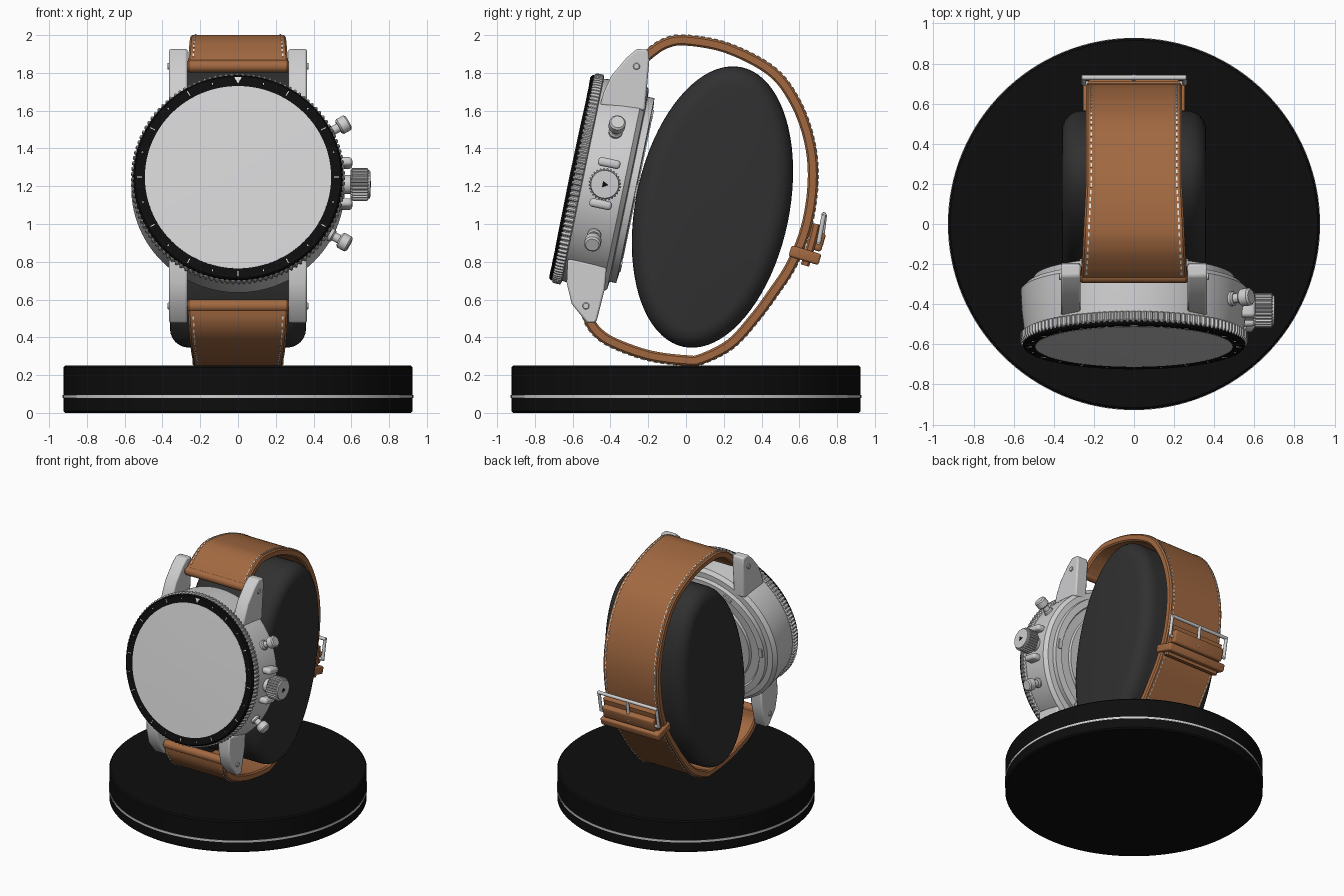
import bpy, bmesh, math
from mathutils import Matrix, Vector

old = bpy.data.objects.get("Cube")
if old:
    bpy.data.objects.remove(old, do_unlink=True)


def material(name, rgb, rough=0.5):
    m = bpy.data.materials.new(name)
    m.use_nodes = True
    m.diffuse_color = (*rgb, 1)
    node = m.node_tree.nodes["Principled BSDF"]
    node.inputs["Base Color"].default_value = (*rgb, 1)
    node.inputs["Roughness"].default_value = rough
    return m


SILVER = material("silver", (0.62, 0.62, 0.63))
DIAL = material("dial_grey", (0.65, 0.65, 0.66))
BLACK = material("black", (0.004, 0.004, 0.004))
CHARCOAL = material("charcoal", (0.03, 0.03, 0.03), 0.8)
LEATHER = material("brown_leather", (0.36, 0.14, 0.052), 0.7)
WHITE = material("white", (0.85, 0.85, 0.82))

# Watch frame: local z is the dial axis, local y runs up the dial
TILT = math.radians(11.7)
WATCH = Matrix.Translation((0, -0.43, 1.21)) @ Matrix.Rotation(math.pi / 2 - TILT, 4, 'X')
WORLD = Matrix.Identity(4)


def finish(name, bm, mat, mtx=WORLD, smooth=True):
    bmesh.ops.recalc_face_normals(bm, faces=bm.faces)
    me = bpy.data.meshes.new(name)
    bm.to_mesh(me)
    bm.free()
    me.transform(mtx)
    me.materials.append(mat)
    ob = bpy.data.objects.new(name, me)
    bpy.context.collection.objects.link(ob)
    if smooth:
        bpy.ops.object.select_all(action='DESELECT')
        ob.select_set(True)
        bpy.context.view_layer.objects.active = ob
        bpy.ops.object.shade_smooth_by_angle(angle=math.radians(35))
    return ob


def loft(name, rings, mat, mtx=WORLD, smooth=True):
    """Skin a row of closed point rings and cap both ends."""
    bm = bmesh.new()
    rows = [[bm.verts.new(p) for p in ring] for ring in rings]
    n = len(rows[0])
    for a, b in zip(rows, rows[1:]):
        for i in range(n):
            j = (i + 1) % n
            bm.faces.new((a[i], a[j], b[j], b[i]))
    bm.faces.new(rows[0])
    bm.faces.new(rows[-1])
    return finish(name, bm, mat, mtx, smooth)


def lathe(name, profile, mat, mtx=WORLD, seg=96, rib=0.0):
    """Turn (radius, height) pairs; rib cuts alternate teeth into the rim."""
    def ring(r, h):
        pts = []
        for i in range(seg):
            a = math.tau * i / seg
            k = r - (rib if i % 4 > 1 else 0)
            pts.append((k * math.cos(a), k * math.sin(a), h))
        return pts
    return loft(name, [ring(r, h) for r, h in profile], mat, mtx, rib == 0)


def along(p, q):
    """Matrix with its origin at p and local z toward q."""
    p, q = Vector(p), Vector(q)
    return Matrix.Translation(p) @ (q - p).to_track_quat('Z', 'Y').to_matrix().to_4x4()


def rod(name, p, q, r, mat, mtx=WORLD, seg=20):
    h = (Vector(q) - Vector(p)).length
    b = r * 0.2
    return lathe(name, [(r - b, 0), (r, b), (r, h - b), (r - b, h)], mat, mtx @ along(p, q), seg)


def add_box(bm, mtx, size):
    return bmesh.ops.create_cube(bm, size=1, matrix=mtx @ Matrix.Diagonal((*size, 1)))


def box(name, loc, size, mat, mtx=WORLD, bevel=0.01):
    bm = bmesh.new()
    add_box(bm, Matrix.Translation(loc), size)
    bmesh.ops.bevel(bm, geom=bm.edges[:], offset=bevel, segments=3, affect='EDGES', profile=0.5)
    return finish(name, bm, mat, mtx)


# Display base with a thin metal band
lathe("base_lower", [(0.915, 0), (0.925, 0.01), (0.925, 0.08)], BLACK, seg=128)
lathe("base_band", [(0.928, 0.08), (0.928, 0.096)], SILVER, seg=128)
lathe("base_upper", [(0.925, 0.096), (0.925, 0.24), (0.915, 0.25)], BLACK, seg=128)

# Oval cushion with rounded rims
R = 0.1
rings = []
steps = [i * math.pi / 12 for i in range(7)]
levels = [(-0.36 + R - R * math.cos(a), R - R * math.sin(a)) for a in steps]
levels += [(-x, d) for x, d in reversed(levels)]
for x, d in levels:
    rings.append([(x, (0.407 - d) * math.cos(math.tau * i / 80),
                   (0.756 - d) * math.sin(math.tau * i / 80)) for i in range(80)])
cushion_pose = Matrix.Translation((0, 0.14, 1.09)) @ Matrix.Rotation(-TILT, 4, 'X')
loft("cushion", rings, CHARCOAL, cushion_pose)

# Case, knurled bezel, black insert and dial
lathe("watch_case", [(0.37, -0.175), (0.375, -0.155), (0.44, -0.155), (0.45, -0.17),
                     (0.5, -0.165), (0.5, -0.13), (0.54, -0.125), (0.565, -0.1),
                     (0.56, 0), (0.545, 0.125)], SILVER, WATCH, 128)
lathe("bezel_grip", [(0.555, 0.118), (0.567, 0.124), (0.567, 0.16), (0.558, 0.172)],
      SILVER, WATCH, 480, 0.01)
lathe("bezel_insert", [(0.555, 0.165), (0.553, 0.18), (0.545, 0.188), (0.495, 0.184)],
      BLACK, WATCH, 128)
lathe("dial", [(0.493, 0.18), (0.493, 0.186), (0.3, 0.19), (0.05, 0.192)], DIAL, WATCH, 128)

# Bezel markers
bm = bmesh.new()
for i in range(1, 24):
    turn = Matrix.Rotation(math.tau * i / 24, 4, 'Z')
    add_box(bm, turn @ Matrix.Translation((0, 0.522, 0.186)),
            (0.005, 0.026 if i % 2 == 0 else 0.01, 0.006))
finish("bezel_marks", bm, WHITE, WATCH, False)
loft("bezel_triangle", [[(-0.02, 0.54, h), (0.02, 0.54, h), (0, 0.505, h)]
                        for h in (0.184, 0.19)], WHITE, WATCH, smooth=False)

# Case back notches
bm = bmesh.new()
for i in range(6):
    turn = Matrix.Rotation(math.tau * (i + 0.5) / 6, 4, 'Z')
    add_box(bm, turn @ Matrix.Translation((0, 0.47, -0.166)), (0.07, 0.03, 0.02))
finish("back_notches", bm, SILVER, WATCH, False)

# Crown with guards
crown = WATCH @ along((0, 0, 0), (1, 0, 0))
lathe("crown_stem", [(0.05, 0.5), (0.05, 0.61)], SILVER, crown, 32)
lathe("crown", [(0.072, 0.595), (0.087, 0.605), (0.087, 0.685), (0.076, 0.692)],
      SILVER, crown, 112, 0.008)
lathe("crown_cap", [(0.076, 0.68), (0.074, 0.7), (0.03, 0.701)], SILVER, crown, 40)
loft("crown_mark", [[(x, -0.02, 0.012), (x, 0, -0.022), (x, 0.0, 0.012), (x, 0.02, 0.012)][:1]
                    + [(x, 0.016, 0.012), (x, 0, -0.02)] for x in (0.7, 0.704)],
     BLACK, WATCH, smooth=False)
for name, up in (("upper", 0.115), ("lower", -0.107)):
    box(name + "_crown_guard", (0.565, up, 0), (0.08, 0.046, 0.12), SILVER, WATCH, 0.018)

# Push buttons
for name, ang in (("upper", 30), ("lower", -29)):
    d = Vector((math.cos(math.radians(ang)), math.sin(math.radians(ang)), 0))
    rod(name + "_button_collar", d * 0.53, d * 0.58, 0.036, SILVER, WATCH)
    rod(name + "_button_stem", d * 0.53, d * 0.63, 0.024, SILVER, WATCH)
    rod(name + "_button_cap", d * 0.615, d * 0.675, 0.044, SILVER, WATCH, 32)

# Lugs, with pins and strap bars
upper = [(-0.26, 1.927), (-0.2, 1.922), (-0.194, 1.87), (-0.217, 1.6), (-0.455, 1.63),
         (-0.435, 1.7), (-0.395, 1.785), (-0.315, 1.88)]
lower = [(-0.626, 0.815), (-0.42, 0.775), (-0.43, 0.656), (-0.472, 0.49), (-0.485, 0.476),
         (-0.524, 0.476), (-0.605, 0.577), (-0.632, 0.69)]
for name, outline, pin in (("upper", upper, (-0.262, 1.835)), ("lower", lower, (-0.53, 0.566))):
    for side, s in (("left", 1), ("right", -1)):
        lug = loft(f"{name}_{side}_lug", [[(s * x, y, z) for y, z in outline]
                                          for x in (0.267, 0.365)], SILVER)
        bev = lug.modifiers.new("soft_edges", 'BEVEL')
        bev.width, bev.segments = 0.01, 2
        rod(f"{name}_{side}_pin", (s * 0.3, *pin), (s * 0.374, *pin), 0.018, SILVER)
    rod(name + "_strap_bar", (-0.267, *pin), (0.267, *pin), 0.033, LEATHER)


def spline(pts, n=10):
    """Evenly subdivided smooth path through (y, z) points."""
    p = [Vector(q) for q in pts]
    p = [2 * p[0] - p[1]] + p + [2 * p[-1] - p[-2]]
    out = []
    for a, b, c, d in zip(p, p[1:], p[2:], p[3:]):
        for i in range(n):
            t = i / n
            out.append(0.5 * (2 * b + (c - a) * t + (2 * a - 5 * b + 4 * c - d) * t * t
                              + (3 * b - a - 3 * c + d) * t ** 3))
    return out + [p[-2]]


def normals(path):
    last = len(path) - 1
    for i in range(last + 1):
        t = (path[min(i + 1, last)] - path[max(i - 1, 0)]).normalized()
        yield Vector((-t.y, t.x))


def half_width(s, total):
    return 0.24 + 0.026 * max(0, 1 - min(s, total - s) / 0.5)


def band(name, path, width, thick):
    rings = []
    for p, n, w in zip(path, normals(path), width):
        h, b = thick / 2, 0.01
        section = [(-w, -h + b), (-w + b, -h), (w - b, -h), (w, -h + b),
                   (w, h - b), (w - b, h), (-w + b, h), (-w, h - b)]
        rings.append([(x, p.x + n.x * o, p.y + n.y * o) for x, o in section])
    return loft(name, rings, LEATHER)


# Leather strap looped around the cushion
path = spline([(-0.265, 1.83), (-0.2, 1.895), (-0.11, 1.955), (0, 1.972), (0.22, 1.93),
               (0.45, 1.81), (0.575, 1.65), (0.65, 1.45), (0.672, 1.24), (0.64, 1.0),
               (0.56, 0.79), (0.46, 0.635), (0.36, 0.5), (0.235, 0.365), (0.08, 0.285),
               (0, 0.278), (-0.19, 0.303), (-0.37, 0.365), (-0.46, 0.42), (-0.512, 0.49),
               (-0.53, 0.575)])
length = [0]
for a, b in zip(path, path[1:]):
    length.append(length[-1] + (b - a).length)
total = length[-1]
band("strap", path, [half_width(s, total) for s in length], 0.055)
tail = spline([(0.69, 1.0), (0.665, 0.9), (0.63, 0.78)])
band("strap_tail", tail, [0.235] * len(tail), 0.045)

# Stitching along both strap edges
bm = bmesh.new()
place = 0.06
for i, n in enumerate(list(normals(path))[:-1]):
    a, b = path[i], path[i + 1]
    while place < length[i + 1] and place < total - 0.05:
        c = a.lerp(b, (place - length[i]) / (length[i + 1] - length[i])) + n * 0.0285
        slope = Matrix.Rotation(math.atan2(-n.x, n.y), 4, 'X')
        for s in (-1, 1):
            x = s * (half_width(place, total) - 0.026)
            add_box(bm, Matrix.Translation((x, c.x, c.y)) @ slope, (0.008, 0.021, 0.006))
        place += 0.034
finish("stitching", bm, WHITE, smooth=False)

# Keeper loop and buckle
keeper = Matrix.Translation((0.0, 0.63, 0.835)) @ Matrix.Rotation(math.radians(-17), 4, 'X')
box("keeper_loop", (0, 0, 0), (0.51, 0.165, 0.06), LEATHER, keeper, 0.012)
box("buckle_fold", (0, 0.05, 0.09), (0.45, 0.05, 0.1), LEATHER, keeper, 0.015)
top, low = (0.73, 1.05), (0.702, 0.9)
rod("buckle_top_bar", (-0.262, *top), (0.262, *top), 0.013, SILVER)
rod("buckle_low_bar", (-0.262, *low), (0.262, *low), 0.011, SILVER)
for side, s in (("left", 1), ("right", -1)):
    rod(f"buckle_{side}_arm", (s * 0.252, *low), (s * 0.252, *top), 0.012, SILVER)
rod("buckle_prong", (0, 0.715, 0.89), (0, 0.735, 1.05), 0.012, SILVER)
